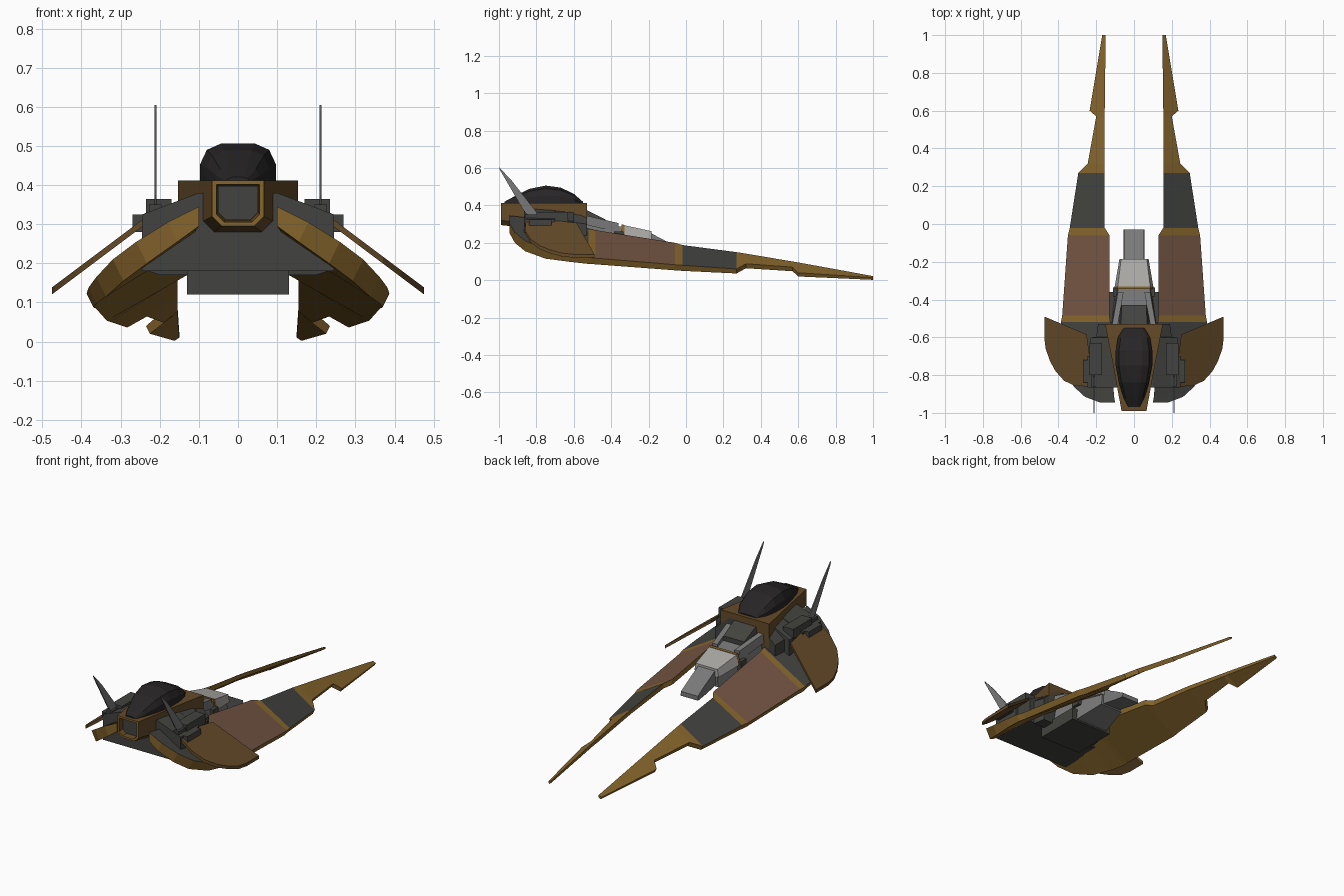
import bpy, bmesh

if "Cube" in bpy.data.objects:
    bpy.data.objects.remove(bpy.data.objects["Cube"])

def mat(name, c):
    m = bpy.data.materials.new(name)
    m.diffuse_color = (*c, 1)
    m.use_nodes = True
    m.node_tree.nodes["Principled BSDF"].inputs["Base Color"].default_value = m.diffuse_color
    return m

GOLD = mat("ochre", (.24, .13, .025))
BROWN = mat("brown", (.13, .07, .022))
RUST = mat("rust", (.17, .09, .055))
DARK = mat("dark_grey", (.055, .055, .05))
MID = mat("mid_grey", (.19, .19, .19))
LIGHT = mat("light_grey", (.42, .41, .39))
BLACK = mat("canopy_black", (.02, .018, .018))

def finish(name, bm, mats, mirror=False):
    bmesh.ops.recalc_face_normals(bm, faces=bm.faces)
    me = bpy.data.meshes.new(name)
    bm.to_mesh(me)
    bm.free()
    for m in mats:
        me.materials.append(m)
    ob = bpy.data.objects.new(name, me)
    bpy.context.collection.objects.link(ob)
    if mirror:
        mod = ob.modifiers.new("mirror", 'MIRROR')
        mod.use_mirror_merge = False
    return ob

def loft(name, sections, mats, mirror=False, pick=None):
    """Skin closed rings of 3D points; pick(ring, side) gives the material slot."""
    bm = bmesh.new()
    rings = [[bm.verts.new(p) for p in s] for s in sections]
    n = len(rings[0])
    for i in range(len(rings) - 1):
        for j in range(n):
            k = (j + 1) % n
            f = bm.faces.new((rings[i][j], rings[i][k], rings[i+1][k], rings[i+1][j]))
            if pick:
                f.material_index = pick(i, j)
    bm.faces.new(rings[0])
    bm.faces.new(rings[-1])
    return finish(name, bm, mats, mirror)

def trap(y, wt, wb, zt, zb):
    return [(-wt, y, zt), (wt, y, zt), (wb, y, zb), (-wb, y, zb)]

def box(name, x0, x1, y0, y1, z0, z1, m, mirror=False):
    return loft(name, [[(x0, y, z0), (x1, y, z0), (x1, y, z1), (x0, y, z1)] for y in (y0, y1)],
                [m], mirror)

# Long prongs: y, inner x, inner top z, outer x, outer top z, thickness, top colour
stations = [
    (-.945, .10, .345, .18, .305, .05, 1), (-.915, .105, .342, .26, .255, .055, 1),
    (-.86, .11, .335, .32, .21, .055, 1), (-.75, .115, .315, .362, .165, .05, 1),
    (-.62, .12, .29, .382, .138, .04, 1), (-.52, .125, .275, .387, .122, .035, 0),
    (-.485, .13, .268, .38, .118, .033, 2), (-.06, .13, .20, .35, .083, .03, 0),
    (-.02, .155, .188, .34, .08, .03, 1), (.27, .155, .15, .295, .06, .024, 0),
    (.32, .155, .142, .245, .088, .024, 0), (.57, .155, .10, .20, .07, .022, 0),
    (.60, .155, .095, .235, .04, .02, 0), (1, .15, .022, .168, .014, .012, 0)]
loft("prong", [[(xi, y, zi), (xo, y, zo), (xo - t * .5, y, zo - t), (xi, y, zi - t)]
               for y, xi, zi, xo, zo, t, c in stations],
     [GOLD, DARK, RUST], True, lambda i, j: stations[i][6] if j == 0 else 0)

# Drooping side wings: flat outline tilted downwards
outline = [(.23, -.86), (.31, -.858), (.37, -.83), (.415, -.78), (.445, -.725),
           (.468, -.66), (.475, -.60), (.475, -.49), (.25, -.585), (.235, -.70)]
loft("side_wing", [[(x, y, .315 - .75 * (x - .24) + d) for x, y in outline]
                   for d in (0, -.018)], [BROWN], True)

# Central hull, belly and stepped shoulders
def hull(y, w, zt, zb):
    return [(-w, y, zb), (w, y, zb), (w, y, zt), (.1, y, .38), (-.1, y, .38), (-w, y, zt)]
loft("hull", [hull(-.865, .245, .325, .18), hull(-.70, .245, .325, .18),
              hull(-.699, .23, .32, .18), hull(-.60, .23, .315, .18),
              hull(-.599, .20, .31, .17), hull(-.53, .19, .30, .17)], [DARK])
box("belly", -.13, .13, -.62, -.36, .12, .19, DARK)
box("shoulder_block", .17, .235, -.80, -.63, .31, .365, DARK, True)
box("wing_hinge", .22, .27, -.84, -.72, .28, .325, DARK, True)

# Cockpit tub with chamfered lower corners and a recessed nose
def tub(y, w, zt, zb, c):
    return [(-w, y, zt), (-w, y, zb + c), (-w + c, y, zb),
            (w - c, y, zb), (w, y, zb + c), (w, y, zt)]
loft("cockpit_tub", [tub(-.955, .052, .398, .31, .02), tub(-.99, .055, .402, .305, .02),
                     tub(-.99, .066, .412, .295, .025), tub(-.76, .108, .412, .268, .03),
                     tub(-.53, .153, .412, .25, .03)],
     [BROWN, GOLD], pick=lambda i, j: 1 if i == 1 else 0)
loft("nose_panel", [tub(-.962, .051, .397, .311, .02), tub(-.95, .051, .397, .311, .02)], [DARK])

# Faceted canopy
canopy = [(-.97, .03, .42), (-.92, .055, .447), (-.84, .08, .488), (-.75, .097, .506),
          (-.67, .097, .495), (-.60, .085, .462), (-.55, .055, .418)]
loft("canopy", [[(w * a, y, .40 + (z - .40) * b) for a, b in
                 ((-1, 0), (-1, .5), (-.82, .85), (-.45, 1), (.45, 1), (.82, .85), (1, .5), (1, 0))]
                for y, w, z in canopy], [BLACK])

# Antenna blades
blade = [(-.87, .375), (-.84, .34), (-.79, .335), (-.80, .365), (-.93, .53), (-1, .605), (-.995, .59)]
loft("antenna", [[(x, y, z) for y, z in blade] for x in (.208, .214)], [MID], True)
box("antenna_base", .195, .228, -.86, -.77, .32, .35, DARK, True)

# Rear engine spine: dark neck, body, stripe, light cover and tail
loft("spine_neck", [trap(-.54, .07, .09, .38, .27), trap(-.43, .065, .085, .325, .26)], [DARK])
loft("spine_body", [trap(-.54, .10, .13, .315, .12), trap(-.34, .085, .10, .285, .13),
                    trap(-.19, .06, .07, .245, .16)], [MID])
for s, n in ((-1, "left"), (1, "right")):
    loft("spine_rail_" + n, [[(s * x, y, z) for x, z in ((a, b), (a + .03, b), (a + .035, b - .05), (a, b - .05))]
                             for y, a, b in ((-.53, .085, .345), (-.36, .055, .305))], [MID])
loft("spine_stripe", [trap(-.345, .088, .103, .298, .24), trap(-.33, .087, .102, .296, .24)], [GOLD])
loft("spine_cover", [trap(-.33, .086, .102, .294, .24), trap(-.185, .068, .077, .262, .22)], [LIGHT])
loft("tail", [trap(-.20, .053, .055, .258, .17), trap(-.10, .053, .055, .205, .15),
              trap(-.03, .053, .055, .165, .14)], [MID])
box("side_vent", .085, .112, -.385, -.335, .21, .26, DARK, True)
